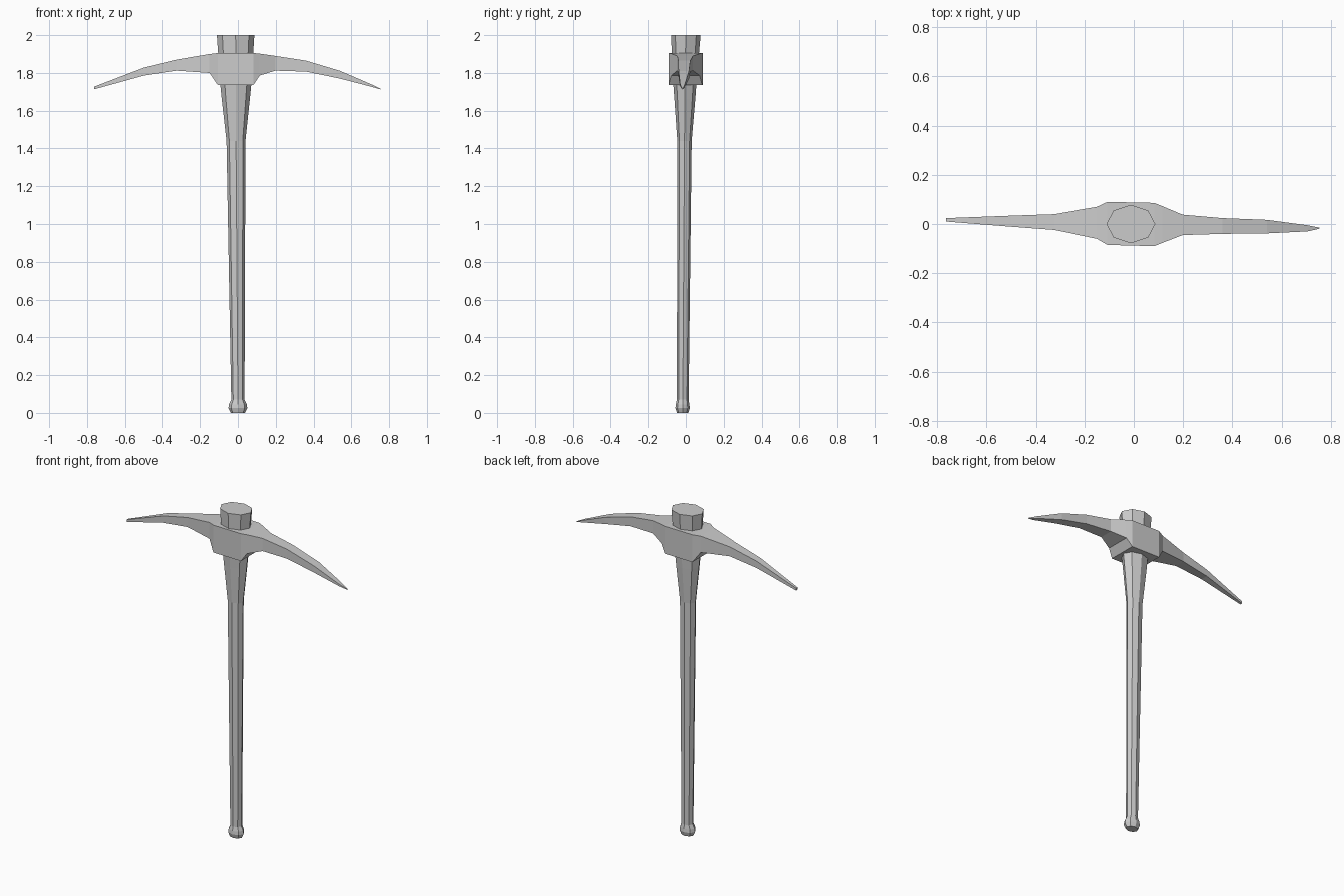
import bpy
import bmesh
from math import cos, sin, pi

cube = bpy.data.objects.get("Cube")
if cube:
    bpy.data.objects.remove(cube, do_unlink=True)

# Single plain grey
grey = bpy.data.materials.new("plain_grey")
grey.use_nodes = True
colour = (0.6, 0.6, 0.6, 1)
grey.diffuse_color = colour
grey.node_tree.nodes["Principled BSDF"].inputs["Base Color"].default_value = colour


def loft(name, rings):
    """Skin a closed, flat-shaded solid through rings of equal length."""
    bm = bmesh.new()
    loops = [[bm.verts.new(p) for p in ring] for ring in rings]
    n = len(loops[0])
    for a, b in zip(loops, loops[1:]):
        for i in range(n):
            j = (i + 1) % n
            bm.faces.new((a[i], a[j], b[j], b[i]))
    bm.faces.new(loops[0])
    bm.faces.new(loops[-1])
    bmesh.ops.recalc_face_normals(bm, faces=bm.faces)
    mesh = bpy.data.meshes.new(name)
    bm.to_mesh(mesh)
    bm.free()
    mesh.materials.append(grey)
    obj = bpy.data.objects.new(name, mesh)
    bpy.context.collection.objects.link(obj)


def octagon(z, cx, cy, rx, ry):
    return [(cx + rx * cos(i * pi / 4), cy + ry * sin(i * pi / 4), z) for i in range(8)]


def section(x, y0, y1, low, high):
    return [(x, y0, low), (x, y1, low), (x, y1, high), (x, y0, high)]


# Handle: pommel, slim tapered shaft, flared top (z, centre x, y, radius x, y)
loft("handle", [octagon(*r) for r in (
    (0, 0, -0.017, 0.038, 0.03),
    (0.025, 0, -0.017, 0.05, 0.038),
    (0.045, 0, -0.017, 0.047, 0.036),
    (0.07, 0, -0.016, 0.035, 0.031),
    (1.44, -0.01, -0.007, 0.05, 0.038),
    (1.66, -0.011, -0.005, 0.074, 0.055),
    (1.74, -0.011, -0.005, 0.082, 0.061),
    (2, -0.012, 0, 0.099, 0.078),
)])

# Head: chisel arm, central block, pointed arm (x, y range, z range)
loft("pick_head", [section(*s) for s in (
    (-0.763, 0.01, 0.024, 1.713, 1.727),
    (-0.5, -0.011, 0.034, 1.786, 1.828),
    (-0.325, -0.024, 0.04, 1.812, 1.87),
    (-0.15, -0.06, 0.07, 1.80, 1.90),
    (-0.107, -0.085, 0.09, 1.737, 1.905),
    (0.083, -0.09, 0.086, 1.737, 1.905),
    (0.115, -0.077, 0.073, 1.786, 1.902),
    (0.198, -0.045, 0.038, 1.812, 1.89),
    (0.36, -0.04, 0.024, 1.807, 1.865),
    (0.54, -0.038, 0.017, 1.77, 1.811),
    (0.705, -0.03, -0.005, 1.727, 1.74),
    (0.754, -0.019, -0.015, 1.713, 1.717),
)])
